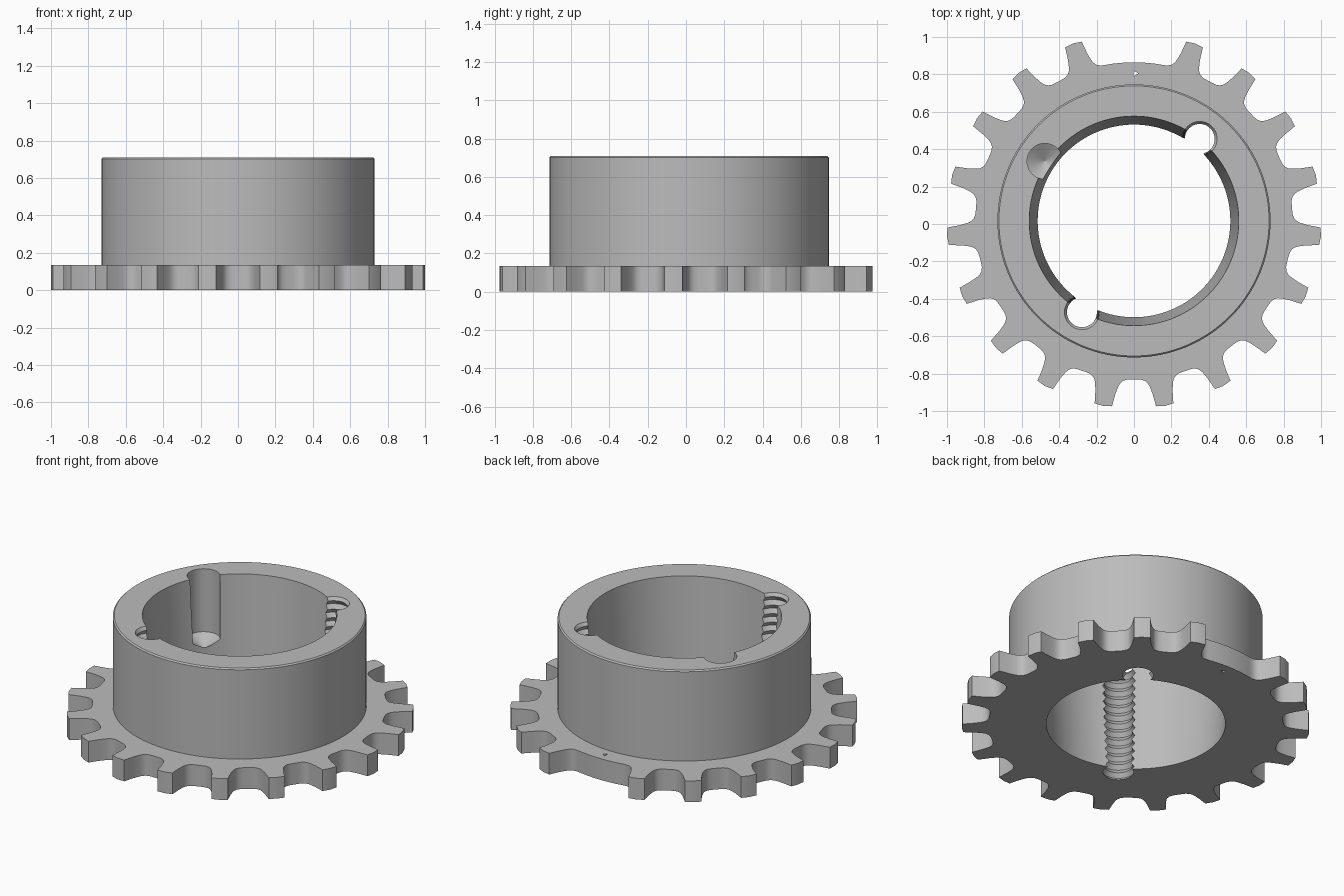
import bpy
import bmesh
from math import sin, cos, radians, tau

if "Cube" in bpy.data.objects:
    bpy.data.objects.remove(bpy.data.objects["Cube"])

CY = 0.0165                    # axis of the wheel, shifted by the missing tooth
PLATE, HEIGHT = 0.135, 0.71
PITCH_ANGLE = 360 / 19

steel = bpy.data.materials.new("grey_steel")
steel.use_nodes = True
steel.diffuse_color = (0.5, 0.5, 0.5, 1)
steel.node_tree.nodes["Principled BSDF"].inputs["Base Color"].default_value = (0.5, 0.5, 0.5, 1)


def solid_from_rings(name, rings):
    """Closed solid skinned over equal-length rings, bottom to top."""
    bm = bmesh.new()
    loops = [[bm.verts.new(p) for p in ring] for ring in rings]
    n = len(loops[0])
    for low, high in zip(loops, loops[1:]):
        for i in range(n):
            j = (i + 1) % n
            bm.faces.new((low[i], low[j], high[j], high[i]))
    bm.faces.new(loops[0][::-1])
    bm.faces.new(loops[-1])
    mesh = bpy.data.meshes.new(name)
    bm.to_mesh(mesh)
    bm.free()
    mesh.materials.append(steel)
    obj = bpy.data.objects.new(name, mesh)
    bpy.context.collection.objects.link(obj)
    return obj


def lathe(name, profile, sides, x=0.0, y=CY):
    """Turned solid from (radius, height) pairs, bottom to top."""
    return solid_from_rings(name, [
        [(x + r * cos(tau * i / sides), y + r * sin(tau * i / sides), z)
         for i in range(sides)] for r, z in profile])


def combine(target, tool, operation):
    """Boolean the tool into the target and discard the tool."""
    bpy.context.view_layer.objects.active = target
    mod = target.modifiers.new(tool.name, 'BOOLEAN')
    mod.operation, mod.solver, mod.object = operation, 'EXACT', tool
    bpy.ops.object.modifier_apply(modifier=mod.name)
    bpy.data.objects.remove(tool)


# Toothed plate: half a tooth as (radius, degrees from tooth centre), mirrored
half_tooth = [(1.003, 0), (0.998, 2.7), (0.93, 3.35), (0.89, 4.05),
              (0.872, 4.6), (0.858, 5.5), (0.85, 6.8), (0.848, 8.2)]
tooth = [(r, -a) for r, a in half_tooth[:0:-1]] + half_tooth
outline = []
for k in range(1, 19):
    outline += [(r, 90 + k * PITCH_ANGLE + a) for r, a in tooth]
# plain arc in place of the missing tooth
outline += [(0.848, 90 + a) for a in range(-10, 11, 2)]


def plate_ring(z):
    return [(r * cos(radians(a)), CY + r * sin(radians(a)), z) for r, a in outline]


wheel = solid_from_rings("sprocket_wheel", [plate_ring(0), plate_ring(PLATE)])

# Hub with a fine chamfer on its upper edge
hub = lathe("hub", [(0.73, 0.05), (0.73, HEIGHT - 0.008), (0.722, HEIGHT)], 128)
combine(wheel, hub, 'UNION')

# Tapered bore, wider at the top
slope = (0.56 - 0.515) / HEIGHT
over = 0.05
bore = lathe("bore_cutter", [(0.515 - slope * over, -over),
                             (0.56 + slope * over, HEIGHT + over)], 128)
combine(wheel, bore, 'DIFFERENCE')

# Two threaded holes straddling the bore wall
pitch = 0.054
thread = []
for i in range(-1, 15):
    thread += [(0.08, i * pitch - 0.012), (0.098, i * pitch + pitch / 2 - 0.012)]
for angle in (51.3, 240.3):
    x, y = 0.562 * cos(radians(angle)), CY + 0.562 * sin(radians(angle))
    combine(wheel, lathe("thread_cutter", thread, 40, x, y), 'DIFFERENCE')

# Blind drilled hole with a conical floor
a = radians(146.2)
drill = lathe("drill_cutter", [(0.002, 0.25), (0.095, 0.31), (0.095, HEIGHT + over)],
              48, 0.574 * cos(a), CY + 0.574 * sin(a))
combine(wheel, drill, 'DIFFERENCE')

# Three-sided timing mark through the plate
mark = lathe("mark_cutter", [(0.018, -over), (0.018, PLATE + over)], 3, 0.006, 0.805)
combine(wheel, mark, 'DIFFERENCE')

# Smooth turned surfaces, crisp edges
bpy.ops.object.select_all(action='DESELECT')
wheel.select_set(True)
bpy.context.view_layer.objects.active = wheel
bpy.ops.object.shade_smooth_by_angle(angle=radians(25))
